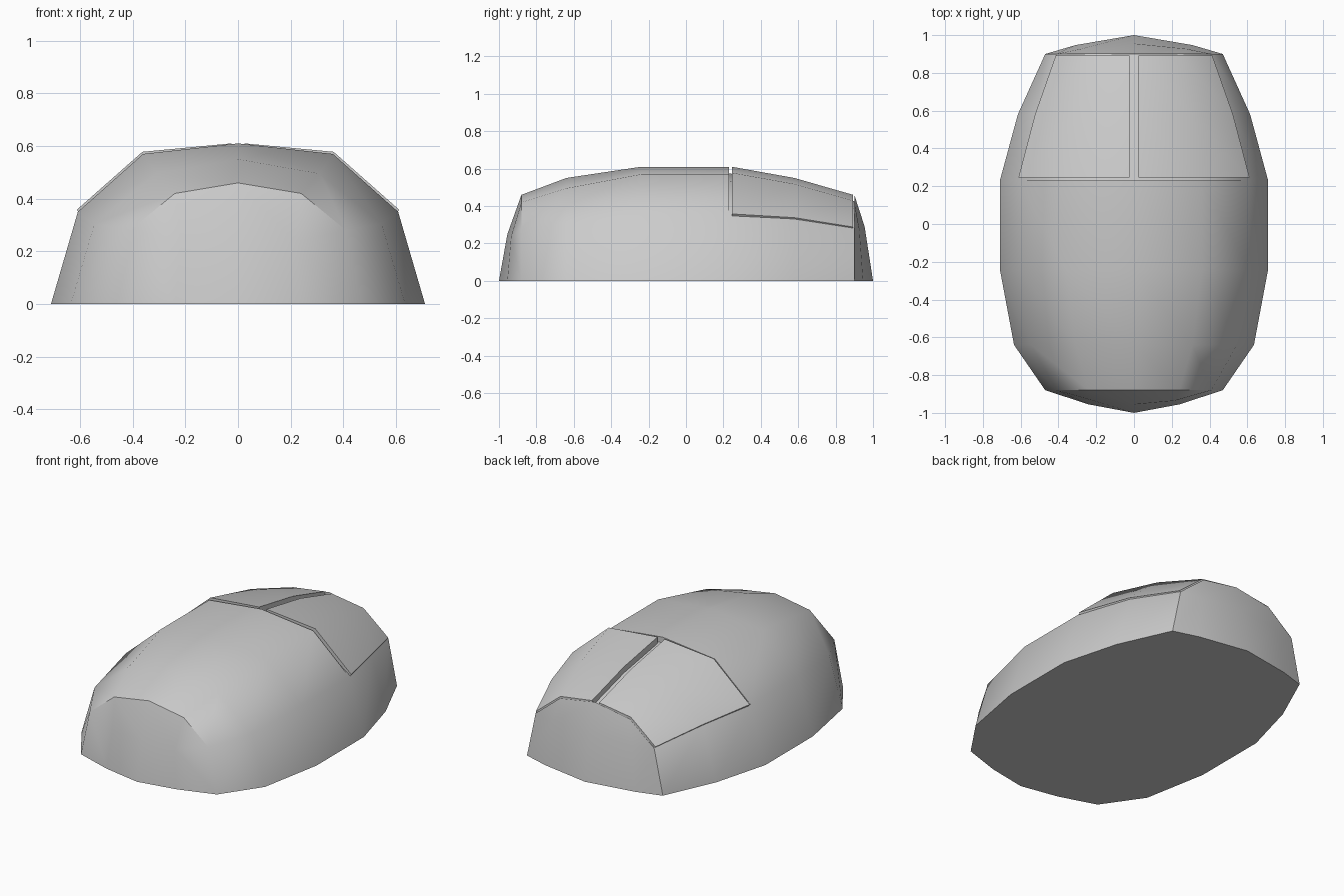
import bpy, bmesh, math
from mathutils import Vector

if "Cube" in bpy.data.objects:
    bpy.data.objects.remove(bpy.data.objects["Cube"])


def make_object(name, faces):
    """Build a smooth-by-angle object from polygons given as point lists."""
    bm = bmesh.new()
    for pts in faces:
        unique = []
        for p in pts:
            if tuple(p) not in unique:
                unique.append(tuple(p))
        if len(unique) > 2:
            bm.faces.new([bm.verts.new(p) for p in unique])
    bmesh.ops.remove_doubles(bm, verts=bm.verts, dist=0.0005)
    bmesh.ops.recalc_face_normals(bm, faces=bm.faces)
    mesh = bpy.data.meshes.new(name)
    bm.to_mesh(mesh)
    bm.free()
    ob = bpy.data.objects.new(name, mesh)
    bpy.context.collection.objects.link(ob)
    bpy.context.view_layer.objects.active = ob
    ob.select_set(True)
    bpy.ops.object.shade_smooth_by_angle(angle=math.radians(42))
    ob.select_set(False)
    return ob


def mirrored(faces):
    return faces + [[(-x, y, z) for x, y, z in reversed(f)] for f in faces]


def section(y, pts):
    return [(x, y, z) for x, z in pts]


def loft(rows):
    return [[a[i], a[i + 1], b[i + 1], b[i]]
            for a, b in zip(rows, rows[1:]) for i in range(len(a) - 1)]


# Half cross-sections, from the base up to the crown
MID = [(.71, 0), (.608, .35), (.36, .57), (0, .61)]
FRONT = [(.635, 0), (.545, .305), (.31, .495), (0, .55)]
BACK = [(.615, 0), (.52, .33), (.31, .51), (0, .55)]
END = [(.47, 0), (.41, .28), (.24, .42), (0, .46)]


def sunk(pts, d=.035):
    """Lower the upper surface, leaving the side wall in place."""
    return pts[:2] + [(pts[2][0] - d * .4, pts[2][1] - d), (0, pts[3][1] - d)]


rows = [section(-.88, END), section(-.64, FRONT), section(-.24, MID),
        section(.23, MID), section(.23, sunk(MID)), section(.58, sunk(BACK)),
        section(.90, sunk(END)), section(.90, END)]


# Rounded end caps
def cap(ring, s, mx, my, cz):
    base_mid = (mx, s * my, 0)
    base_tip = (0, s * 1.0, 0)
    inner = (mx * .9, s * (my - .02), cz * .95)
    centre = (0, s * .955, cz)
    low, side, shoulder, crown = ring
    return [[low, base_mid, inner, side], [base_mid, base_tip, centre, inner],
            [side, inner, shoulder], [inner, centre, crown, shoulder]]


half = loft(rows) + cap(rows[0], -1, .24, .955, .25) + cap(rows[-1], 1, .31, .947, .29)

# Flat underside
outline = [(0, -1, 0), (.24, -.955, 0)] + [r[0] for r in rows] + [(.31, .947, 0), (0, 1, 0)]
outline += [(-x, y, z) for x, y, z in reversed(outline[1:-1])]
make_object("mouse_body", mirrored(half) + [outline])

# Two raised click buttons with a slot between them
GAP, LIFT, THICK = .025, .008, .045
top = []
for y, pts in ((.245, MID), (.58, BACK), (.893, END)):
    top.append([(pts[1][0] + .004, y, pts[1][1] + LIFT),
                (pts[2][0] + .003, y, pts[2][1] + LIFT),
                (GAP, y, pts[3][1])])
bottom = [[(r[0][0] - .012, r[0][1], r[0][2] - .018),
           (r[1][0] - .02, r[1][1], r[1][2] - THICK),
           (r[2][0], r[2][1], r[2][2] - THICK)] for r in top]
shell = loft(top) + loft(bottom)
shell += loft([top[0], bottom[0]]) + loft([top[-1], bottom[-1]])
for k in (0, -1):
    shell += loft([[r[k] for r in top], [r[k] for r in bottom]])
for name, s in (("right_button", 1), ("left_button", -1)):
    make_object(name, [[(s * x, y, z) for x, y, z in f] for f in shell])
